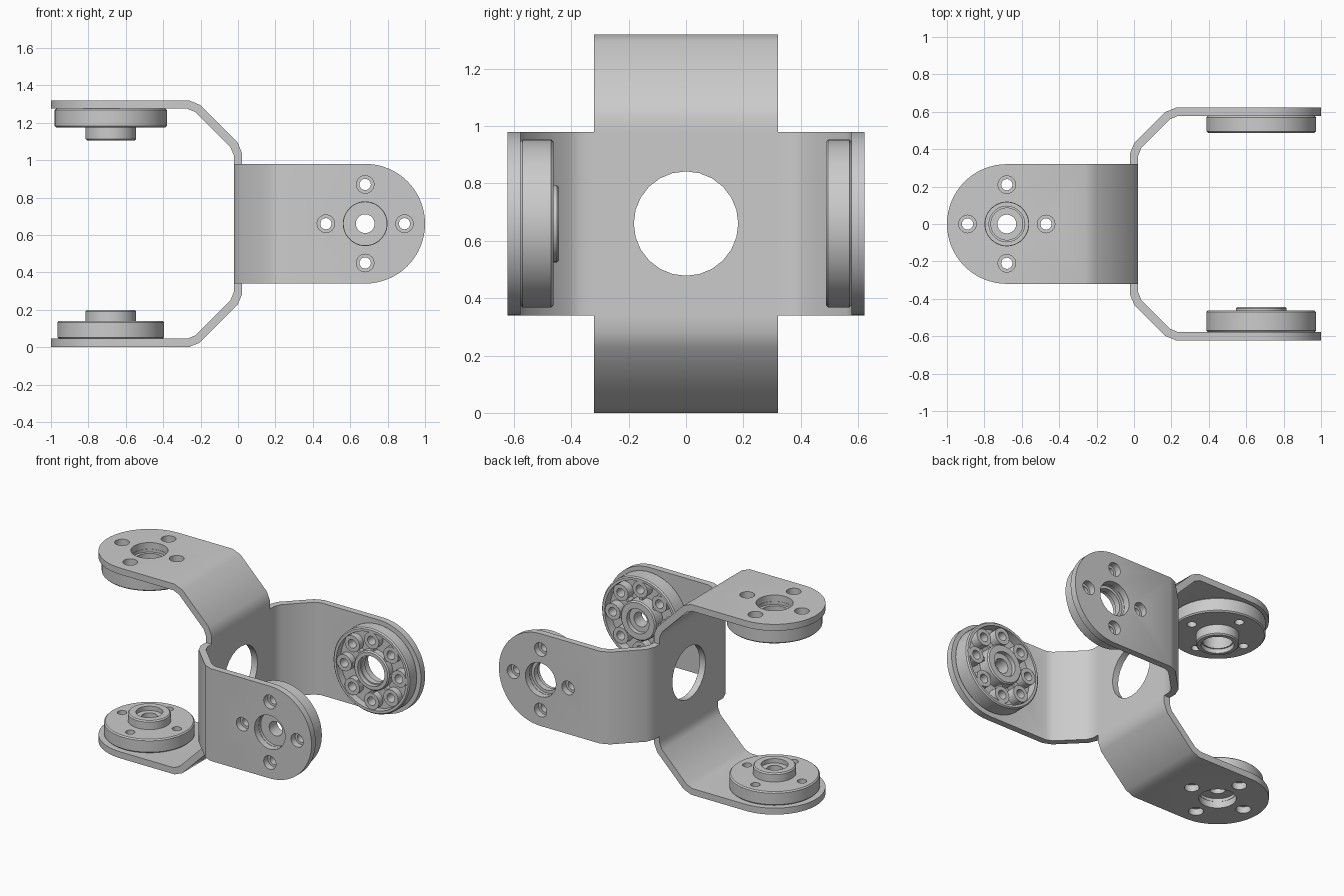
import bpy, bmesh
from math import sin, cos, pi, radians
from mathutils import Vector, Matrix

cube = bpy.data.objects.get("Cube")
if cube:
    bpy.data.objects.remove(cube, do_unlink=True)

grey = bpy.data.materials.new("machined grey")
grey.use_nodes = True
color = (0.6, 0.6, 0.6, 1)
grey.diffuse_color = color
grey.node_tree.nodes["Principled BSDF"].inputs["Base Color"].default_value = color

CENTRE = Vector((0, 0, 0.66))
X = Vector((1, 0, 0))
HALF, REACH, SHEET, BOLT = 0.32, 0.68, 0.045, 0.21


def make_object(name, bm):
    bmesh.ops.remove_doubles(bm, verts=bm.verts, dist=1e-5)
    bmesh.ops.recalc_face_normals(bm, faces=bm.faces)
    mesh = bpy.data.meshes.new(name)
    bm.to_mesh(mesh)
    bm.free()
    mesh.materials.append(grey)
    obj = bpy.data.objects.new(name, mesh)
    bpy.context.collection.objects.link(obj)
    return obj


def finish(obj, cutter):
    """Cut the holes, bake the modifiers and smooth the round walls."""
    cut = obj.modifiers.new("holes", 'BOOLEAN')
    cut.object, cut.operation, cut.solver = cutter, 'DIFFERENCE', 'EXACT'
    cutter.hide_render = True
    bpy.context.view_layer.update()
    graph = bpy.context.evaluated_depsgraph_get()
    baked = bpy.data.meshes.new_from_object(obj.evaluated_get(graph))
    obj.modifiers.clear()
    obj.data = baked
    bpy.data.objects.remove(cutter, do_unlink=True)
    bpy.ops.object.select_all(action='DESELECT')
    obj.select_set(True)
    bpy.context.view_layer.objects.active = obj
    bpy.ops.object.shade_smooth_by_angle(angle=radians(35))


def rod(bm, frame, x, y, z0, z1, radius, sides=24):
    place = frame @ Matrix.Translation((x, y, (z0 + z1) / 2))
    bmesh.ops.create_cone(bm, cap_ends=True, segments=sides, radius1=radius,
                          radius2=radius, depth=z1 - z0, matrix=place)


def lathe(bm, profile, sides, x=0, y=0):
    """Revolve a closed (radius, height) loop about a vertical axis."""
    rings = [[bm.verts.new((x + r * cos(2 * pi * i / sides), y + r * sin(2 * pi * i / sides), z))
              for i in range(sides)] for r, z in profile]
    for a, b in zip(rings, rings[1:] + rings[:1]):
        for i in range(sides):
            j = (i + 1) % sides
            bm.faces.new((a[i], a[j], b[j], b[i]))


def circle(count):
    return [(cos(2 * pi * i / count), sin(2 * pi * i / count)) for i in range(count)]


def horn_frame(arm):
    origin = CENTRE + arm["dir"] * (arm["high"] - SHEET / 2) + X * arm["side"] * REACH
    return Matrix.Translation(origin) @ (-arm["dir"]).to_track_quat('Z', 'Y').to_matrix().to_4x4()


def add_arm(bm, arm):
    """Strip bent twice at 45 degrees and ending in a half circle."""
    d, high, run = arm["dir"], arm["high"], arm["high"] - 0.4
    across = d.cross(X)
    rows = [(HALF, 0, HALF), (0.37, 0, HALF), (0.421, 0.021, HALF),
            (high - 0.021, run - 0.021, HALF), (high, run + 0.03, HALF)]
    steps = 16
    for i in range(steps + 1):
        a = i * pi / 2 / steps
        rows.append((high, REACH + HALF * sin(a), HALF * cos(a)))
    pairs = []
    for along, out, w in rows:
        mid = CENTRE + d * along + X * arm["side"] * out
        pairs.append((bm.verts.new(mid - across * w), bm.verts.new(mid + across * w)))
    for p, q in zip(pairs, pairs[1:]):
        bm.faces.new((p[0], p[1], q[1], q[0]))


def add_horn(arm):
    """Round servo horn, either solid or cupped, with a central hub."""
    r, h, top, bore, lip = (arm[k] for k in ("radius", "disc", "hub", "bore", "lip"))
    b, hub, floor = 0.008, 0.135, h * 0.45
    profile = [(0.115, 0), (r - b, 0), (r, b), (r, h - b), (r - b, h)]
    if arm["cups"]:
        profile += [(0.268, h), (0.268, floor), (hub, floor)]
    else:
        profile += [(hub, h)]
    profile += [(hub, top - b), (hub - b, top), (lip, top), (lip, top - 0.03),
                (bore, top - 0.03), (bore, 0.02), (0.115, 0.02)]
    bm = bmesh.new()
    lathe(bm, profile, 64)
    body = make_object(arm["name"] + "_horn", bm)
    holes = bmesh.new()
    spots = circle(8 if arm["cups"] else 4)
    for c, s in spots:
        rod(holes, Matrix(), c * BOLT, s * BOLT, -0.05, 0.2, 0.03)
    finish(body, make_object("horn_cutter", holes))
    body.matrix_world = horn_frame(arm)

    # Screw cups and the thin ribs joining them to the hub
    if arm["cups"]:
        bm = bmesh.new()
        for i, (c, s) in enumerate(spots):
            low, high = floor - 0.002, h - 0.004
            lathe(bm, [(0.03, low), (0.057, low), (0.057, high), (0.03, high)],
                  24, c * BOLT, s * BOLT)
            place = (Matrix.Rotation(i * pi / 4, 4, 'Z')
                     @ Matrix.Translation((0.147, 0, (low + high) / 2 - 0.005))
                     @ Matrix.Diagonal((0.05, 0.02, high - low - 0.01, 1)))
            bmesh.ops.create_cube(bm, size=1, matrix=place)
        cups = make_object(arm["name"] + "_screw_cups", bm)
        cups.matrix_world = horn_frame(arm)
        bpy.ops.object.select_all(action='DESELECT')
        cups.select_set(True)
        bpy.context.view_layer.objects.active = cups
        bpy.ops.object.shade_smooth_by_angle(angle=radians(35))


def arm(name, direction, side, high, radius, disc, hub, bore, lip, cups):
    return dict(name=name, dir=Vector(direction), side=side, high=high, radius=radius,
                disc=disc, hub=hub, bore=bore, lip=lip, cups=cups)


arms = [
    arm("top", (0, 0, 1), -1, 0.6375, 0.30, 0.10, 0.17, 0.095, 0.103, False),
    arm("bottom", (0, 0, -1), -1, 0.6375, 0.285, 0.095, 0.155, 0.05, 0.085, False),
    arm("front", (0, -1, 0), 1, 0.6, 0.293, 0.115, 0.135, 0.05, 0.085, True),
    arm("back", (0, 1, 0), 1, 0.6, 0.293, 0.09, 0.09, 0.095, 0.103, True),
]

# Bent sheet bracket: square middle with four arms
bm = bmesh.new()
bm.faces.new([bm.verts.new(CENTRE + Vector((0, y * HALF, z * HALF)))
              for y, z in ((-1, -1), (1, -1), (1, 1), (-1, 1))])
for a in arms:
    add_arm(bm, a)
bracket = make_object("cross_bracket", bm)
solid = bracket.modifiers.new("sheet", 'SOLIDIFY')
solid.thickness, solid.offset, solid.use_even_offset = SHEET, 0, True

# Cable hole in the middle, hub and screw holes in each arm
holes = bmesh.new()
rod(holes, Matrix.Translation(CENTRE) @ Matrix.Rotation(pi / 2, 4, 'Y'), 0, 0, -0.1, 0.1, 0.182)
for a in arms:
    frame = horn_frame(a)
    rod(holes, frame, 0, 0, -0.1, 0.05, 0.117, 48)
    for c, s in circle(4):
        rod(holes, frame, c * BOLT, s * BOLT, -0.1, 0.05, 0.047)
finish(bracket, make_object("bracket_cutter", holes))

for a in arms:
    add_horn(a)
